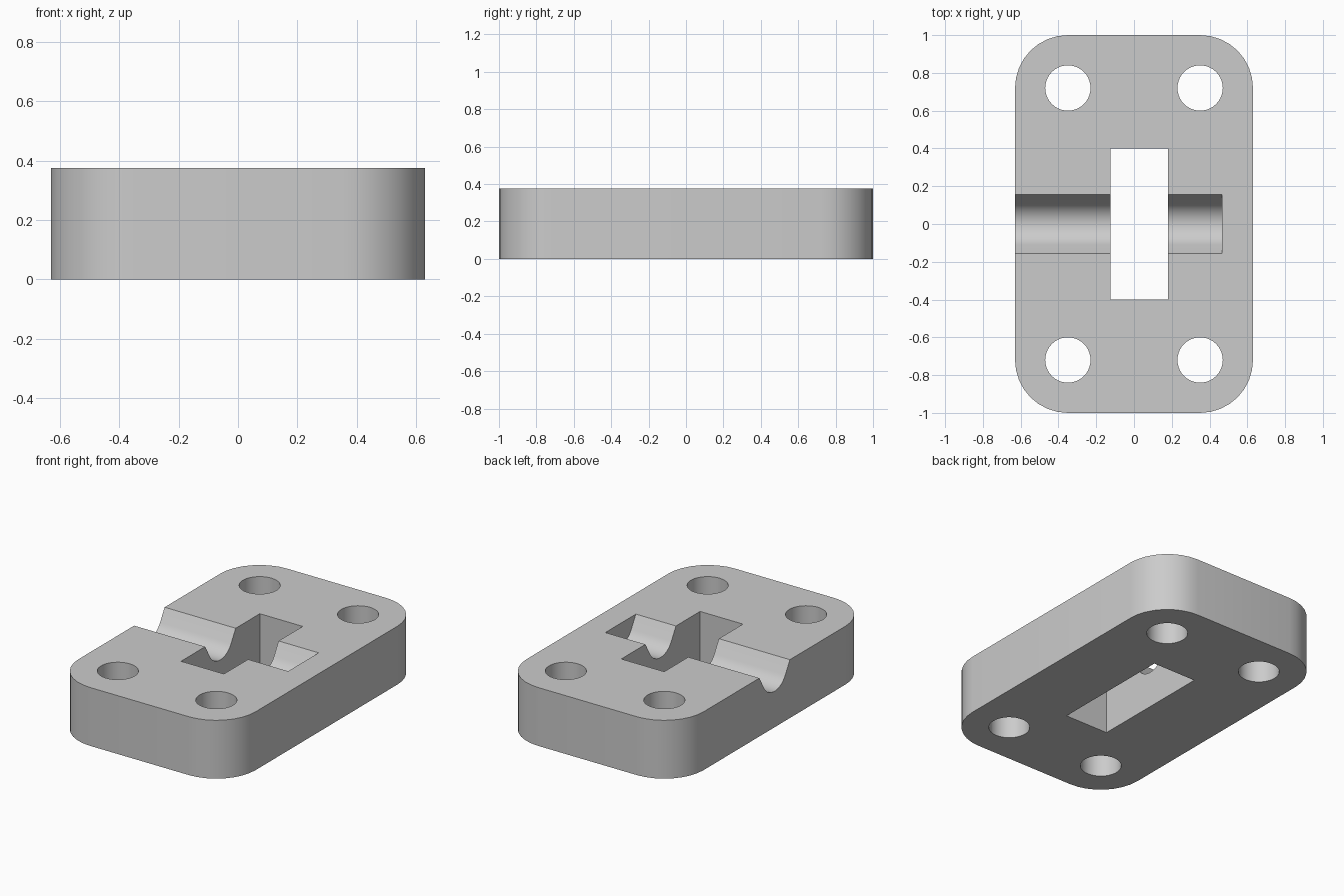
import bpy, bmesh
from math import sin, cos, pi, sqrt, radians
from mathutils import Vector

cube = bpy.data.objects.get("Cube")
if cube:
    bpy.data.objects.remove(cube, do_unlink=True)

HALF_X, HALF_Y, HEIGHT = 0.63, 1.0, 0.375
CORNER_R = 0.28
HOLE_X, HOLE_Y, HOLE_R = 0.35, 0.72, 0.12
GROOVE_HALF, GROOVE_R = 0.155, 0.125

grey = bpy.data.materials.new("plain grey")
grey.use_nodes = True
grey.diffuse_color = (0.6, 0.6, 0.6, 1)
grey.node_tree.nodes["Principled BSDF"].inputs["Base Color"].default_value = (0.6, 0.6, 0.6, 1)


def arc(cx, cy, r, start, end, steps):
    angles = [start + (end - start) * i / steps for i in range(steps + 1)]
    return [(cx + r * cos(a), cy + r * sin(a)) for a in angles]


def prism(name, points, sweep):
    """Extrude a closed loop of 3D points along a vector."""
    bm = bmesh.new()
    face = bm.faces.new([bm.verts.new(p) for p in points])
    out = bmesh.ops.extrude_face_region(bm, geom=[face])
    moved = [v for v in out["geom"] if isinstance(v, bmesh.types.BMVert)]
    bmesh.ops.translate(bm, verts=moved, vec=Vector(sweep))
    bmesh.ops.recalc_face_normals(bm, faces=bm.faces)
    mesh = bpy.data.meshes.new(name)
    bm.to_mesh(mesh)
    bm.free()
    mesh.materials.append(grey)
    obj = bpy.data.objects.new(name, mesh)
    bpy.context.collection.objects.link(obj)
    return obj


# Plate with rounded corners
ix, iy = HALF_X - CORNER_R, HALF_Y - CORNER_R
outline = []
for i, (sx, sy) in enumerate([(1, 1), (-1, 1), (-1, -1), (1, -1)]):
    outline += arc(sx * ix, sy * iy, CORNER_R, i * pi / 2, (i + 1) * pi / 2, 8)
plate = prism("plate", [(x, y, 0) for x, y in outline], (0, 0, HEIGHT))

cutters = []

# Four bolt holes
for sx in (-1, 1):
    for sy in (-1, 1):
        ring = arc(sx * HOLE_X, sy * HOLE_Y, HOLE_R, 0, 2 * pi, 40)[:-1]
        cutters.append(prism("bolt_hole", [(x, y, -0.1) for x, y in ring], (0, 0, 1)))

# Rectangular slot right through the plate
slot = [(-0.125, -0.4), (0.18, -0.4), (0.18, 0.4), (-0.125, 0.4)]
cutters.append(prism("slot", [(x, y, -0.1) for x, y in slot], (0, 0, 1)))

# Groove with sloping walls and a round bottom, open on one side only
slope = sqrt(3)
centre_z = HEIGHT - GROOVE_HALF * slope + 2 * GROOVE_R
profile = arc(0, centre_z, GROOVE_R, radians(210), radians(330), 16)
rise = 0.1
wide = GROOVE_HALF + rise / slope
profile += [(wide, HEIGHT + rise), (-wide, HEIGHT + rise)]
cutters.append(prism("groove", [(-0.8, y, z) for y, z in profile], (1.265, 0, 0)))

# Cut every opening, bake the result and drop the cutters
for cutter in cutters:
    cutter.hide_render = True
    mod = plate.modifiers.new(cutter.name, "BOOLEAN")
    mod.operation = "DIFFERENCE"
    mod.solver = "EXACT"
    mod.object = cutter

bpy.context.view_layer.update()
graph = bpy.context.evaluated_depsgraph_get()
baked = bpy.data.meshes.new_from_object(plate.evaluated_get(graph))
plate.modifiers.clear()
plate.data = baked
baked.materials.clear()
baked.materials.append(grey)
for poly in baked.polygons:
    poly.material_index = 0
for cutter in cutters:
    bpy.data.objects.remove(cutter, do_unlink=True)

# Smooth curved walls, crisp edges
bpy.ops.object.select_all(action="DESELECT")
plate.select_set(True)
bpy.context.view_layer.objects.active = plate
bpy.ops.object.shade_smooth_by_angle(angle=radians(25))
